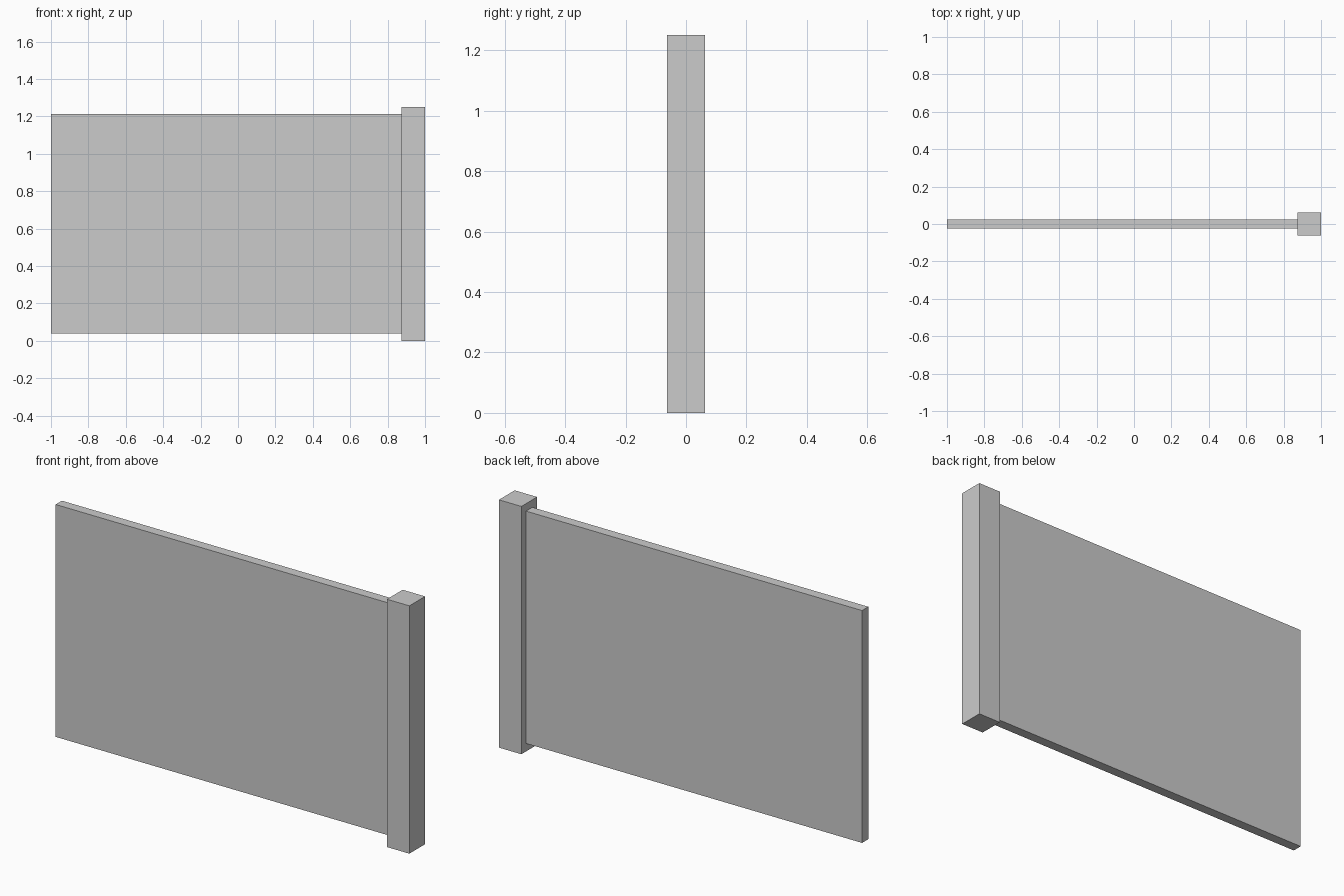
import bpy

if "Cube" in bpy.data.objects:
    bpy.data.objects.remove(bpy.data.objects["Cube"])


def box(name, low, high):
    """Add a box spanning two opposite corners."""
    centre = [(a + b) / 2 for a, b in zip(low, high)]
    bpy.ops.mesh.primitive_cube_add(size=1, location=centre)
    obj = bpy.context.object
    obj.name = name
    obj.scale = [b - a for a, b in zip(low, high)]
    bpy.ops.object.transform_apply(location=False, rotation=False, scale=True)
    return obj


# Square post at the right end
box("post", (0.875, -0.0625, 0), (1, 0.0625, 1.25))

# Thin wall panel butting against the post
box("panel", (-1, -0.025, 0.04), (0.875, 0.025, 1.212))
